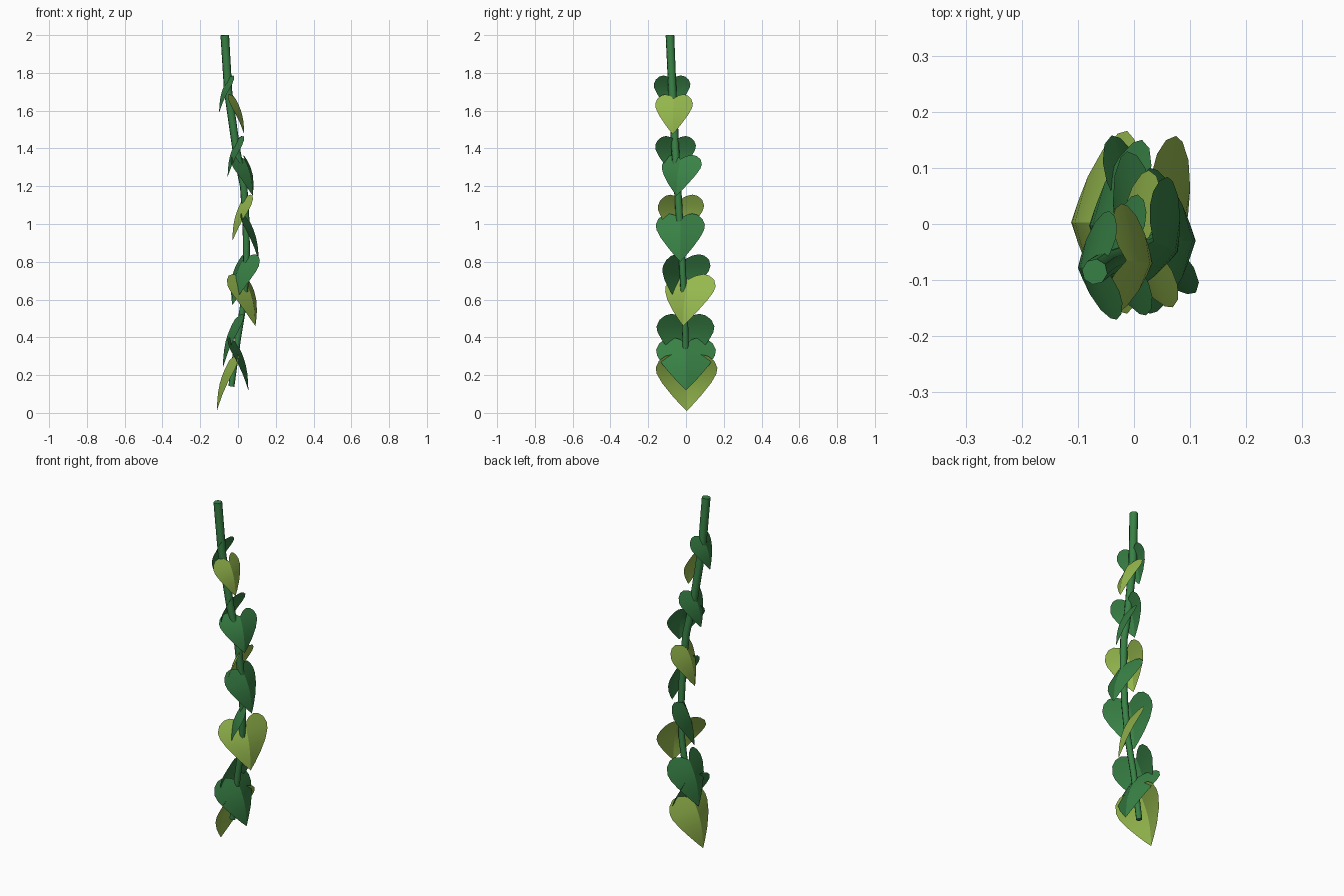
import bpy
from math import radians, sin, pi
from mathutils import Matrix, Vector

cube = bpy.data.objects.get("Cube")
if cube:
    bpy.data.objects.remove(cube, do_unlink=True)


def make_material(name, colour):
    mat = bpy.data.materials.new(name)
    mat.use_nodes = True
    mat.diffuse_color = (*colour, 1)
    mat.node_tree.nodes["Principled BSDF"].inputs["Base Color"].default_value = (*colour, 1)
    return mat


green = make_material("deep green", (0.04, 0.22, 0.06))
lime = make_material("lime green", (0.30, 0.48, 0.075))


def smooth(obj, angle):
    bpy.ops.object.select_all(action="DESELECT")
    obj.select_set(True)
    bpy.context.view_layer.objects.active = obj
    bpy.ops.object.shade_smooth_by_angle(angle=radians(angle))


# Hanging stem: a tapered round curve, points are x, y, z, radius
STEM = [(-0.07, -0.085, 2.0, 0.023), (-0.052, -0.072, 1.7, 0.022),
        (-0.01, -0.057, 1.4, 0.021), (0.03, -0.045, 1.2, 0.02),
        (0.043, -0.033, 1.0, 0.019), (0.045, -0.02, 0.8, 0.018),
        (0.033, -0.01, 0.6, 0.017), (0.0, -0.003, 0.4, 0.017),
        (-0.035, 0.0, 0.14, 0.016)]
curve = bpy.data.curves.new("stem", "CURVE")
curve.dimensions = "3D"
curve.bevel_depth = 1
curve.bevel_resolution = 2
curve.use_fill_caps = True
spline = curve.splines.new("POLY")
spline.points.add(len(STEM) - 1)
for point, (x, y, z, r) in zip(spline.points, STEM):
    point.co = (x, y, z, 1)
    point.radius = r
stem = bpy.data.objects.new("stem", curve)
bpy.context.collection.objects.link(stem)
curve.materials.append(green)
bpy.ops.object.select_all(action="DESELECT")
stem.select_set(True)
bpy.context.view_layer.objects.active = stem
bpy.ops.object.convert(target="MESH")
smooth(stem, 50)

# Half heart outline from tip to notch: across, up, matching height on the midrib
HEART = [(0.22, 0.12, 0.14), (0.5, 0.29, 0.3), (0.8, 0.5, 0.45),
         (0.97, 0.67, 0.58), (1.0, 0.78, 0.68), (0.9, 0.9, 0.75),
         (0.7, 0.98, 0.8), (0.48, 1.0, 0.83), (0.24, 0.96, 0.85)]
NOTCH = 0.87
FOLD = 0.3
ARCH = 0.08
PITCH = 16


def leaf(name, tip, top, half_width, facing, mat):
    """Heart leaf hanging tip down, folded along the midrib, facing a compass angle."""
    length = (top - tip[2]) / 0.96
    turn = Matrix.Rotation(radians(facing), 3, "Z") @ Matrix.Rotation(radians(-PITCH), 3, "Y")

    def place(u, v):
        out = ARCH * length * sin(pi * v) - FOLD * abs(u) * half_width
        return Vector(tip) + turn @ Vector((out, u * half_width, v * length))

    verts = [place(0, 0), place(0, NOTCH)]
    faces = []
    mid = []
    for _, _, m in HEART:
        mid.append(len(verts))
        verts.append(place(0, m))
    for side in (1, -1):
        rows = []
        for (u, v, m), centre in zip(HEART, mid):
            n = len(verts)
            verts.append(place(side * u * 0.5, (v + m) / 2))
            verts.append(place(side * u, v))
            rows.append((centre, n, n + 1))
        new = []
        for a, b in zip(rows, rows[1:]):
            for i in (0, 1):
                new.append((a[i], a[i + 1], b[i + 1], b[i]))
        for end, row in ((0, rows[0]), (1, rows[-1])):
            for i in (0, 1):
                tri = (end, row[i + 1], row[i])
                new.append(tri if end == 0 else tri[::-1])
        faces += new if side == 1 else [f[::-1] for f in new]
    mesh = bpy.data.meshes.new(name)
    mesh.from_pydata(verts, [], faces)
    mesh.materials.append(mat)
    obj = bpy.data.objects.new(name, mesh)
    bpy.context.collection.objects.link(obj)
    smooth(obj, 25)


# Leaves from the top down: tip, top height, half width, facing, colour
LEAVES = [
    ((-0.10, -0.078, 1.59), 1.79, 0.097, 184, green),
    ((0.033, -0.07, 1.475), 1.69, 0.10, -6, lime),
    ((-0.055, -0.06, 1.25), 1.47, 0.108, 184, green),
    ((0.078, -0.05, 1.15), 1.37, 0.115, -24, green),
    ((-0.03, -0.04, 0.91), 1.16, 0.124, 190, lime),
    ((0.11, -0.03, 0.80), 1.06, 0.13, 0, green),
    ((-0.03, -0.035, 0.57), 0.845, 0.14, 206, green),
    ((0.092, -0.015, 0.46), 0.74, 0.147, -26, lime),
    ((-0.08, -0.003, 0.24), 0.53, 0.153, 180, green),
    ((0.055, 0.0, 0.12), 0.405, 0.158, 0, green),
    ((-0.112, 0.003, 0.01), 0.315, 0.163, 180, lime),
]
for i, spec in enumerate(LEAVES, 1):
    leaf(f"leaf_{i}", *spec)
